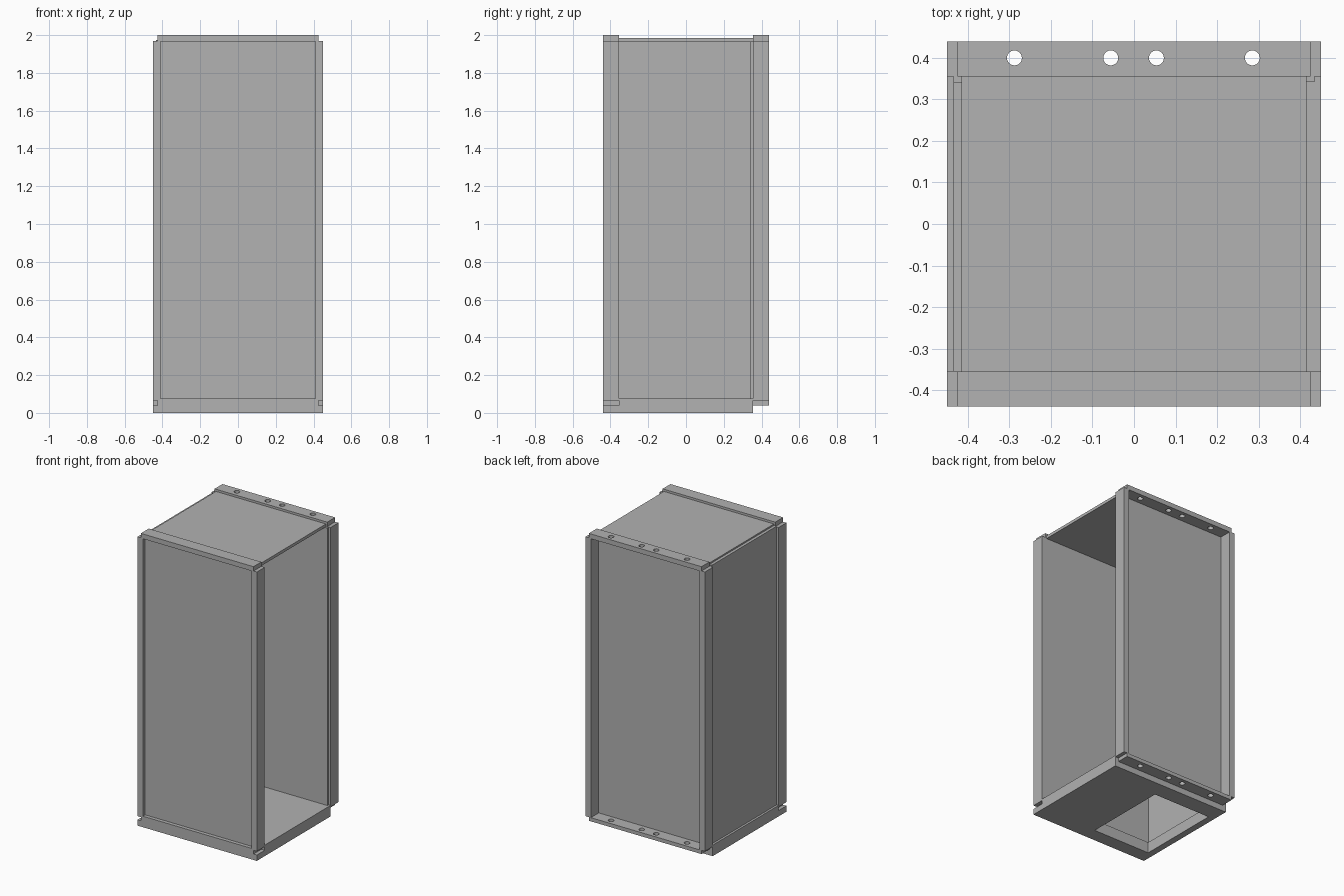
import bpy
import bmesh
from mathutils import Matrix

cube = bpy.data.objects.get("Cube")
if cube:
    bpy.data.objects.remove(cube, do_unlink=True)

grey = bpy.data.materials.new("sheet_grey")
grey.use_nodes = True
colour = (0.445, 0.445, 0.445, 1)
grey.diffuse_color = colour
grey.node_tree.nodes["Principled BSDF"].inputs["Base Color"].default_value = colour


def finish(name, bm):
    mesh = bpy.data.meshes.new(name)
    bm.to_mesh(mesh)
    bm.free()
    mesh.materials.append(grey)
    obj = bpy.data.objects.new(name, mesh)
    bpy.context.collection.objects.link(obj)
    return obj


def box(name, x, y, z):
    """Box between the given (low, high) limits."""
    bm = bmesh.new()
    bmesh.ops.create_cube(bm, size=1)
    for v in bm.verts:
        v.co = [lim[1] if c > 0 else lim[0] for c, lim in zip(v.co, (x, y, z))]
    return finish(name, bm)


def cut(target, cutter):
    mod = target.modifiers.new("cut", 'BOOLEAN')
    mod.operation = 'DIFFERENCE'
    mod.solver = 'EXACT'
    mod.object = cutter
    cutter.hide_render = True
    cutter.hide_set(True)
    cutter.display_type = 'WIRE'


W, D, IN = 0.45, 0.44, 0.355      # half width, half depth, inner depth
BAR = 0.425                       # half length of the cross bars
POST_Z = (0.065, 1.97)

# Floor slab with a rectangular opening and notched front corners
floor = box("floor_slab", (-W, W), (-IN, IN), (0, 0.075))
cut(floor, box("floor_opening_cutter", (-0.405, 0.03), (-0.345, 0.24), (-0.1, 0.2)))
box("floor_front_rail", (-BAR, BAR), (-D, -IN), (0, 0.075))
for side, s in (("left", 1), ("right", -1)):
    box(f"floor_front_corner_{side}", sorted((s * BAR, s * W)), (-D, -IN), (0, 0.04))

# Corner posts
for side, s in (("left", 1), ("right", -1)):
    for end, y in (("front", (-D, -IN)), ("back", (IN, D))):
        box(f"{end}_post_{side}", sorted((s * 0.41, s * W)), y, POST_Z)

# Cross bars
box("top_front_bar", (-BAR, BAR), (-D, -IN), (1.967, 2))
top_bar = box("top_back_bar", (-BAR, BAR), (IN, D), (1.967, 2))
low_bar = box("bottom_back_bar", (-BAR, BAR), (IN, D), (0.04, 0.065))

# Bolt holes through both back bars
bm = bmesh.new()
for x in (-0.288, -0.056, 0.054, 0.285):
    bmesh.ops.create_cone(bm, cap_ends=True, segments=24, radius1=0.018, radius2=0.018,
                          depth=3, matrix=Matrix.Translation((x, 0.4, 1)))
drill = finish("bolt_hole_cutter", bm)
cut(top_bar, drill)
cut(low_bar, drill)

# Panels: the left side stays open
box("front_panel", (-0.41, 0.41), (-0.415, -IN), (0.075, 1.967))
box("back_panel", (-0.435, 0.435), (0.342, IN), (0.075, 1.967))
box("right_panel", (-0.435, -0.415), (-IN, 0.342), (0.075, 1.975))
box("top_panel", (-0.415, 0.415), (-IN, IN), (1.965, 1.985))
